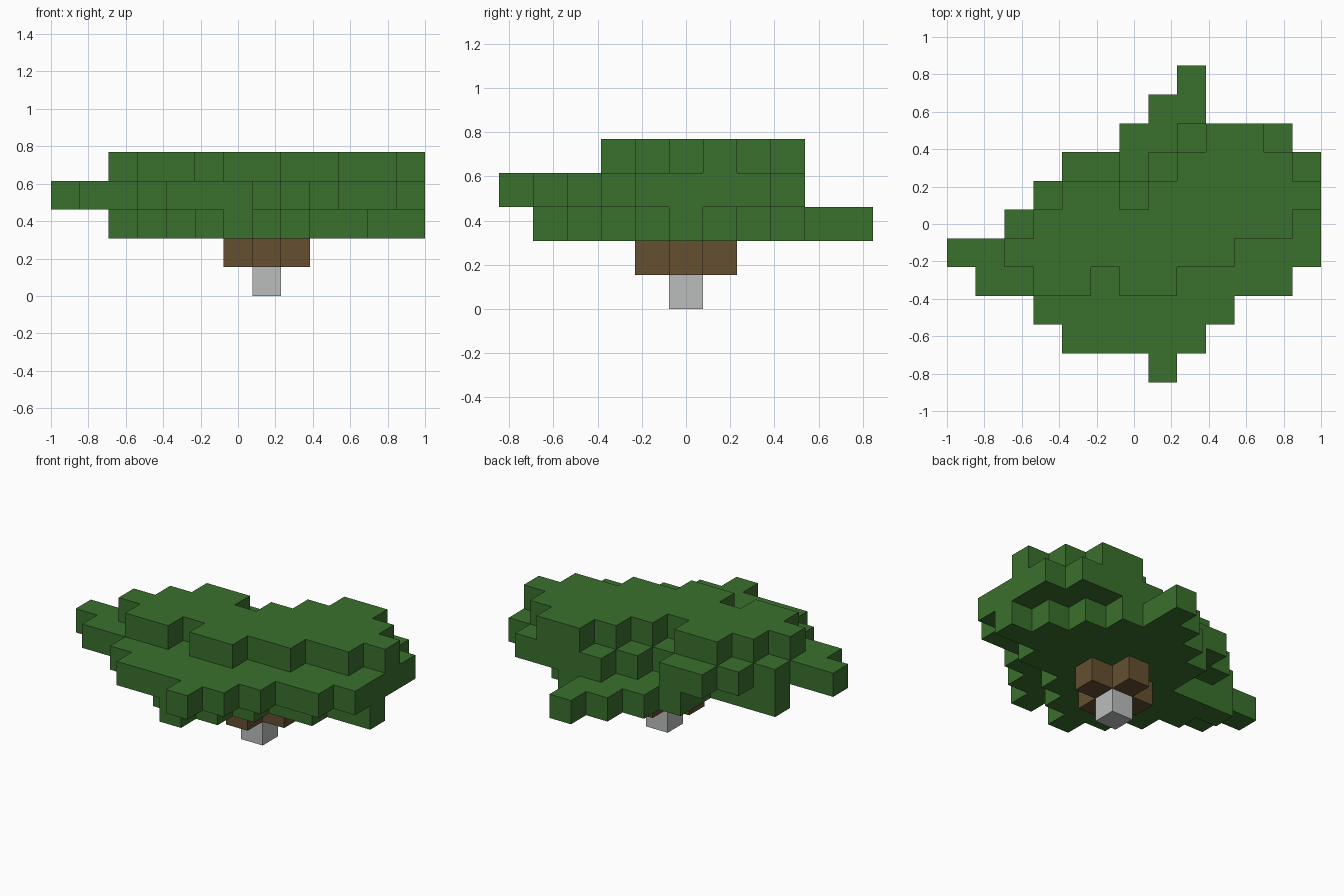
import bpy
import bmesh
from mathutils import Vector

cube = bpy.data.objects.get("Cube")
if cube:
    bpy.data.objects.remove(cube, do_unlink=True)

CELL = 2 / 13
ORIGIN = Vector((-6.5, -5.5, 0))


def material(name, colour):
    mat = bpy.data.materials.new(name)
    mat.use_nodes = True
    mat.diffuse_color = (*colour, 1)
    bsdf = mat.node_tree.nodes["Principled BSDF"]
    bsdf.inputs["Base Color"].default_value = (*colour, 1)
    bsdf.inputs["Roughness"].default_value = 0.9
    return mat


def layer(level, first_row, rows):
    """Cells of one layer; each row, front to back, lists runs of columns."""
    return {(x, y, level)
            for y, runs in enumerate(rows, first_row)
            for start, end in runs
            for x in range(start, end + 1)}


def block_part(name, cells, mat):
    """Closed shell around a set of cubic cells, without inner faces."""
    bm = bmesh.new()
    corners = {}

    def corner(point):
        key = tuple(round(c) for c in point)
        if key not in corners:
            corners[key] = bm.verts.new((Vector(key) + ORIGIN) * CELL)
        return corners[key]

    for cell in sorted(cells):
        centre = Vector(cell) + Vector((0.5, 0.5, 0.5))
        for axis in range(3):
            for sign in (-1, 1):
                normal = Vector((0, 0, 0))
                normal[axis] = sign
                if tuple(int(c) for c in Vector(cell) + normal) in cells:
                    continue
                u = Vector((0, 0, 0))
                u[(axis + 1) % 3] = 0.5
                v = normal.cross(u)
                mid = centre + normal / 2
                bm.faces.new([corner(mid + a * u + b * v)
                              for a, b in ((-1, -1), (1, -1), (1, 1), (-1, 1))])
    mesh = bpy.data.meshes.new(name)
    bm.to_mesh(mesh)
    bm.free()
    mesh.materials.append(mat)
    obj = bpy.data.objects.new(name, mesh)
    bpy.context.collection.objects.link(obj)
    return obj


leaf_green = material("leaf green", (0.042, 0.162, 0.026))
bark_brown = material("bark brown", (0.130, 0.078, 0.032))
stem_grey = material("stem grey", (0.50, 0.515, 0.515))

# Stem: a single block
block_part("stem", layer(0, 5, [[(7, 7)]]), stem_grey)

# Branches: a plus shape
block_part("branches", layer(1, 4, [[(7, 7)], [(6, 8)], [(7, 7)]]), bark_brown)

# Foliage: three ragged layers
lower = layer(2, 1, [
    [(6, 6)], [(5, 7)], [(4, 8)], [(3, 10)], [(2, 12)],
    [(5, 11)], [(5, 10)], [(6, 9)], [(7, 8)], [(8, 8)]])
middle = layer(3, 0, [
    [(7, 7)], [(4, 8)], [(3, 9)], [(1, 11)], [(0, 12)],
    [(2, 12)], [(3, 12)], [(4, 5), (7, 12)], [(8, 11)]])
upper = layer(4, 3, [
    [(3, 4), (6, 7)], [(2, 9)], [(3, 11)],
    [(4, 5), (7, 12)], [(8, 11)], [(9, 10)]])
block_part("foliage", lower | middle | upper, leaf_green)
